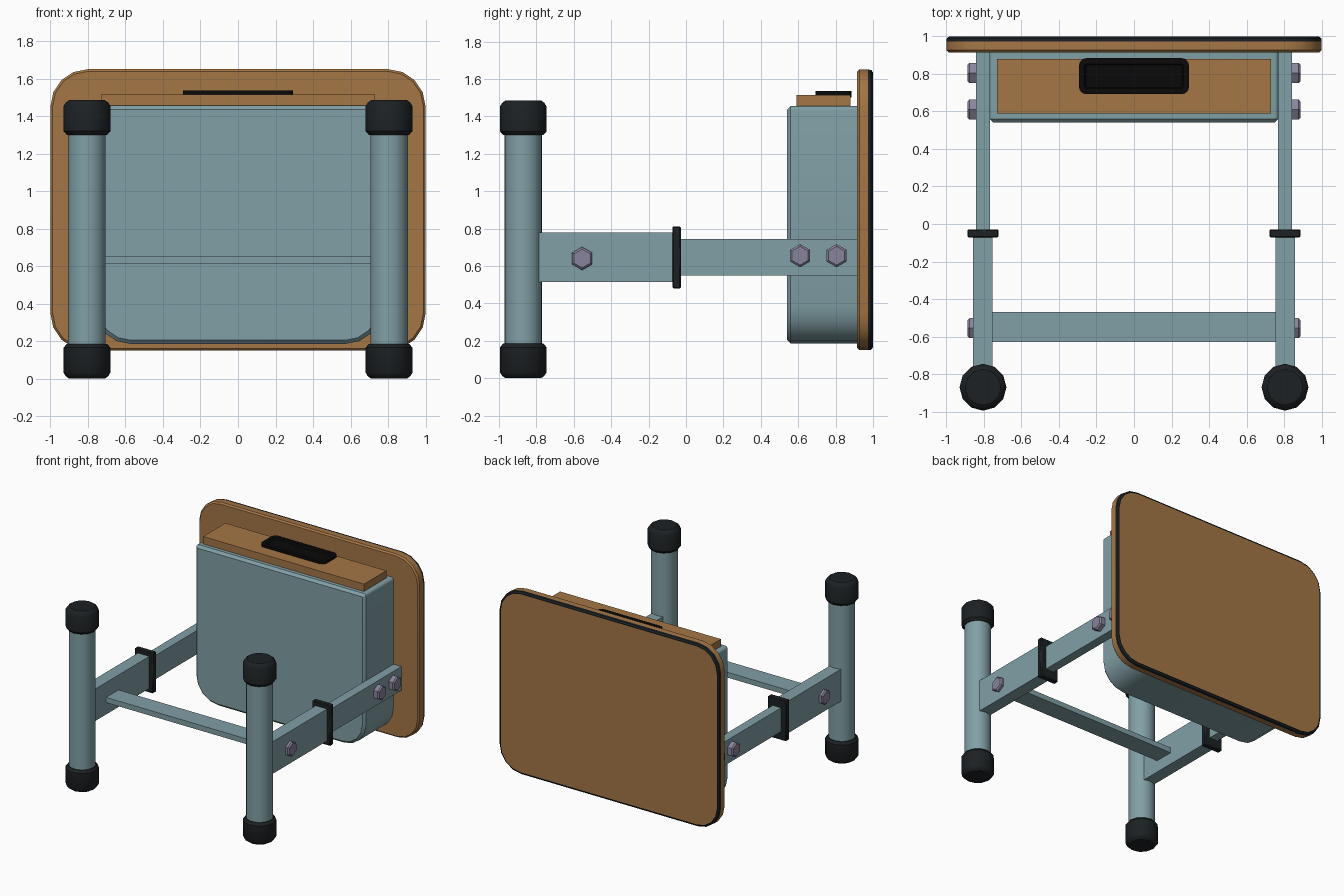
import bpy, bmesh, math

if "Cube" in bpy.data.objects:
    bpy.data.objects.remove(bpy.data.objects["Cube"])


def material(name, rgb):
    m = bpy.data.materials.new(name)
    m.diffuse_color = (*rgb, 1)
    m.use_nodes = True
    m.node_tree.nodes["Principled BSDF"].inputs["Base Color"].default_value = m.diffuse_color
    return m


BLUE = material("painted_steel", (0.22, 0.35, 0.38))
WOOD = material("wood", (0.37, 0.18, 0.06))
BLACK = material("black_plastic", (0.012, 0.015, 0.017))
DARK = material("handle_black", (0.003, 0.003, 0.003))
BOLT = material("bolt_metal", (0.25, 0.23, 0.33))


def loft(name, rings, mats, bands=None, angle=35):
    """Skin closed rings and cap both ends; bands = material slot per strip, last entry for the end cap."""
    bm = bmesh.new()
    vs = [[bm.verts.new(p) for p in r] for r in rings]
    n = len(vs[0])
    for k in range(len(vs) - 1):
        for i in range(n):
            j = (i + 1) % n
            f = bm.faces.new((vs[k][i], vs[k][j], vs[k + 1][j], vs[k + 1][i]))
            f.material_index = bands[k] if bands else 0
    bm.faces.new(vs[0][::-1])
    bm.faces.new(vs[-1]).material_index = bands[-1] if bands else 0
    bmesh.ops.recalc_face_normals(bm, faces=bm.faces)
    me = bpy.data.meshes.new(name)
    bm.to_mesh(me)
    bm.free()
    ob = bpy.data.objects.new(name, me)
    bpy.context.collection.objects.link(ob)
    for m in mats:
        me.materials.append(m)
    bpy.ops.object.select_all(action='DESELECT')
    ob.select_set(True)
    bpy.context.view_layer.objects.active = ob
    bpy.ops.object.shade_smooth_by_angle(angle=math.radians(angle))
    return ob


def box(name, x, y, z, mat, bevel=0):
    rings = [[(x[0], y[0], h), (x[1], y[0], h), (x[1], y[1], h), (x[0], y[1], h)] for h in z]
    ob = loft(name, rings, [mat])
    if bevel:
        b = ob.modifiers.new("bevel", 'BEVEL')
        b.width, b.segments = bevel, 1
    return ob


def outline(hw, v0, v1, r_low, r_high, inset=0, seg=4):
    """Rounded rectangle, centred on x, as 2D points."""
    hw, v0, v1 = hw - inset, v0 + inset, v1 - inset
    pts = []
    for sx, v, s, r, a0 in ((1, v0, 1, r_low, -90), (1, v1, -1, r_high, 0),
                            (-1, v1, -1, r_high, 90), (-1, v0, 1, r_low, 180)):
        r = max(r - inset, 0.0)
        for i in range(seg + 1 if r else 1):
            a = math.radians(a0 + 90 * i / seg)
            pts.append((sx * (hw - r) + r * math.cos(a), v + s * r + r * math.sin(a))
                       if r else (sx * hw, v))
    return pts


def circle(r, n, phase=0):
    return [(r * math.cos(2 * math.pi * i / n + phase), r * math.sin(2 * math.pi * i / n + phase))
            for i in range(n)]


# Tabletop with black edging
top = [(0.915, 0.012), (0.927, 0), (0.973, 0), (0.99, 0.002), (1.0, 0.015), (1.0, 0.02)]
loft("tabletop", [[(x, y, z) for x, z in outline(1, 0.15, 1.65, 0.2, 0.2, d)] for y, d in top],
     [WOOD, BLACK], [0, 0, 1, 1, 1, 0])

# Storage tray body
loft("tray_body", [[(x, y, z) for x, z in outline(0.77, 0.185, 1.455, 0.2, 0.021, d)]
                   for y, d in ((0.917, 0), (0.56, 0), (0.54, 0.02))], [BLUE])

# Drawer and its recessed handle
box("drawer", (-0.73, 0.73), (0.59, 0.88), (1.40, 1.515), WOOD)
grip = [(1.50, 0), (1.535, 0), (1.535, 0.03), (1.52, 0.036)]
loft("drawer_handle", [[(x, y, z) for x, y in outline(0.293, 0.692, 0.884, 0.04, 0.04, d)]
                       for z, d in grip], [DARK])

# Cross bar between the arms
box("cross_bar", (-0.76, 0.76), (-0.63, -0.47), (0.612, 0.655), BLUE)


def xs(s, a, b):
    return tuple(sorted((s * a, s * b)))


LEG_X, LEG_Y = 0.805, -0.87
for s, side in ((-1, "left"), (1, "right")):
    # Tubular leg
    loft(side + "_leg", [[(s * LEG_X + x, LEG_Y + y, z) for x, y in circle(0.1, 24)]
                         for z in (0.1, 1.4)], [BLUE])
    # Rubber end caps, mirrored top and bottom
    cap = [(0, 0.095), (0.012, 0.112), (0.032, 0.125), (0.165, 0.125), (0.185, 0.108)]
    for end, base, d in (("lower", 0, 1), ("upper", 1.485, -1)):
        loft(f"{side}_{end}_cap", [[(s * LEG_X + x, LEG_Y + y, base + d * h) for x, y in circle(r, 12)]
                                   for h, r in cap], [BLACK])
    # Telescoping arm and collar
    box(side + "_outer_arm", xs(s, 0.755, 0.858), (-0.80, -0.05), (0.515, 0.778), BLUE)
    box(side + "_inner_arm", xs(s, 0.767, 0.842), (-0.05, 0.917), (0.55, 0.745), BLUE)
    box(side + "_collar", xs(s, 0.722, 0.888), (-0.072, -0.028), (0.48, 0.812), BLACK, 0.006)
    # Hexagonal bolt heads
    for i, (y0, z0, x0) in enumerate(((-0.555, 0.64, 0.85), (0.61, 0.655, 0.835), (0.805, 0.655, 0.835))):
        loft(f"{side}_bolt_{i + 1}",
             [[(s * x, y0 + a, z0 + b) for a, b in circle(r, 6, math.pi / 6)]
              for x, r in ((x0, 0.062), (0.877, 0.062), (0.887, 0.05))], [BOLT], angle=20)
